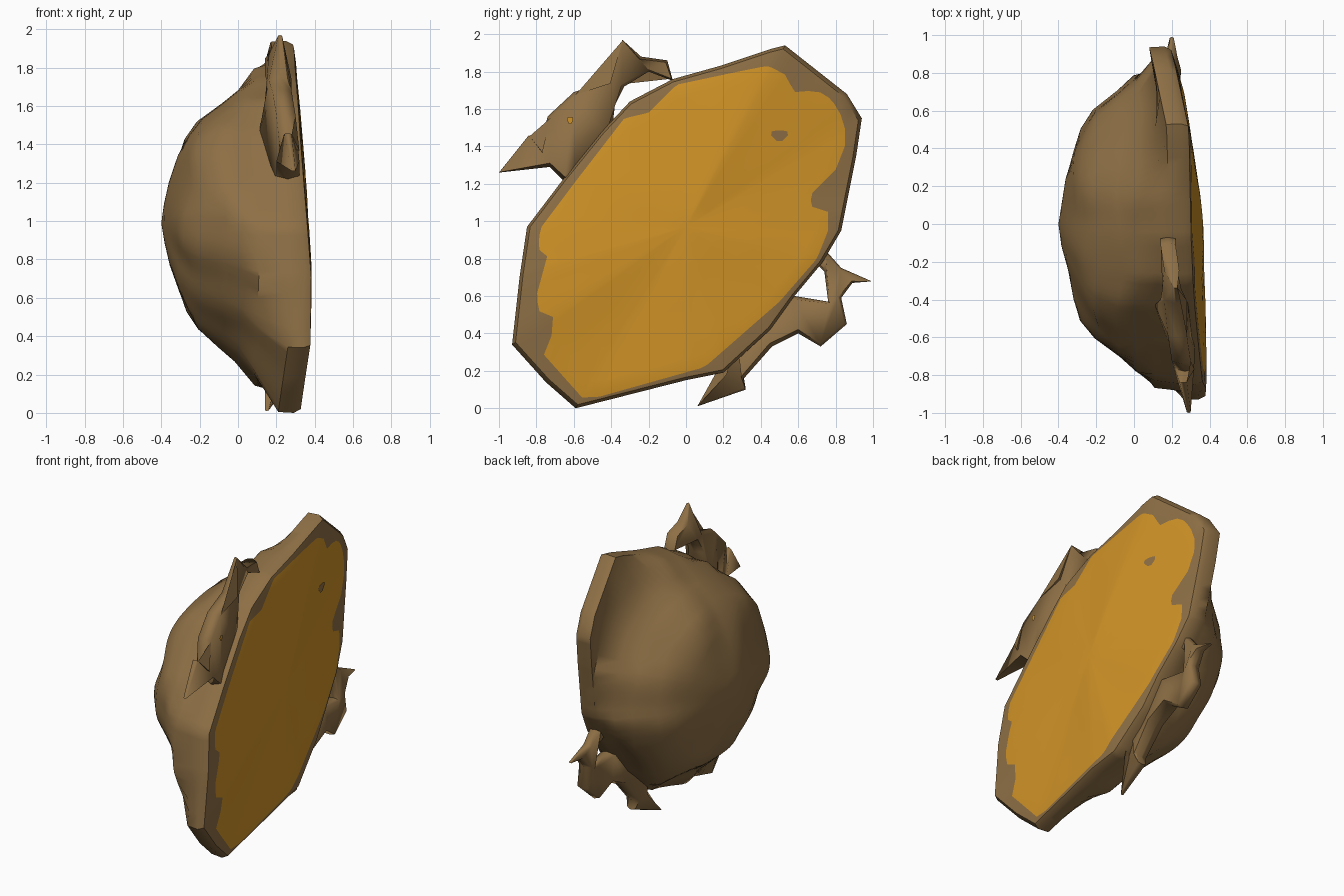
import bpy, bmesh, math
from mathutils import Vector, noise

cube = bpy.data.objects.get("Cube")
if cube:
    bpy.data.objects.remove(cube, do_unlink=True)


def make_material(name, colour):
    mat = bpy.data.materials.new(name)
    mat.use_nodes = True
    mat.diffuse_color = colour
    mat.node_tree.nodes["Principled BSDF"].inputs["Base Color"].default_value = colour
    return mat


BROWN = make_material("bark brown", (0.27, 0.16, 0.06, 1))
AMBER = make_material("amber yellow", (0.63, 0.29, 0.02, 1))

CENTRE = Vector((0, 0.97))
CENTRE_X = 0.345
COLUMNS = 120

# Rim of the shell as (y, z, x of its front edge), and the coloured cut face as (y, z)
SHELL = [(-.59, 0, .33), (0, .15, .34), (.2, .19, .33), (.45, .42, .3),
         (.58, .6, .285), (.73, .78, .26), (.83, .95, .235), (.91, 1.35, .21),
         (.94, 1.55, .2), (.86, 1.68, .22), (.53, 1.94, .29), (.45, 1.92, .295),
         (.18, 1.83, .3), (-.07, 1.76, .305), (-.3, 1.64, .315),
         (-.45, 1.48, .325), (-.66, 1.22, .345), (-.85, .97, .365),
         (-.89, .7, .385), (-.93, .34, .38), (-.75, .14, .35)]
CUT = [(-.54, .04), (.1, .22), (.5, .57), (.7, .8), (.76, .95), (.76, 1.06),
       (.66, 1.08), (.68, 1.17), (.79, 1.25), (.85, 1.4), (.85, 1.53),
       (.78, 1.65), (.7, 1.7), (.58, 1.69), (.52, 1.8), (.43, 1.83),
       (.28, 1.8), (-.05, 1.73), (-.2, 1.58), (-.33, 1.55), (-.6, 1.2),
       (-.78, .96), (-.79, .85), (-.74, .82), (-.8, .6), (-.78, .5),
       (-.71, .5), (-.72, .37), (-.79, .32)]


def hit(outline, direction):
    """Distance to the outline along a direction, with the edge and place on it."""
    best = (0, 0, 0)
    for i, p in enumerate(outline):
        a = Vector(p[:2]) - CENTRE
        edge = Vector(outline[i - 1][:2]) - CENTRE - a
        det = direction.cross(edge)
        if abs(det) > 1e-9:
            t, u = a.cross(edge) / det, a.cross(direction) / det
            if t > 0 and -1e-5 <= u <= 1 + 1e-5:
                best = max(best, (t, i, u))
    return best


def rim(direction):
    """Radius and front x of the rim along a direction."""
    t, i, u = hit(SHELL, direction)
    return t, SHELL[i][2] * (1 - u) + SHELL[i - 1][2] * u


def lump(p, scale, amount):
    return amount * noise.noise(Vector((p.x * scale, p.y * scale, 3.7)))


def front_point(p):
    """Point on the gently bulging cut face."""
    offset = p - CENTRE
    share, edge_x = 0, CENTRE_X
    if offset.length > 0:
        radius, edge_x = rim(offset.normalized())
        share = offset.length / radius
    x = CENTRE_X + (edge_x - CENTRE_X) * share
    x += 0.018 * (1 - share ** 2) + lump(p, 3, 0.02) * (1 - share)
    return Vector((x, p.x, p.y))


def finish(name, bm, mats, angle):
    bmesh.ops.recalc_face_normals(bm, faces=bm.faces)
    mesh = bpy.data.meshes.new(name)
    bm.to_mesh(mesh)
    bm.free()
    obj = bpy.data.objects.new(name, mesh)
    bpy.context.collection.objects.link(obj)
    for mat in mats:
        mesh.materials.append(mat)
    bpy.ops.object.select_all(action='DESELECT')
    obj.select_set(True)
    bpy.context.view_layer.objects.active = obj
    bpy.ops.object.shade_smooth_by_angle(angle=math.radians(angle))


# Evenly spread directions, with the nearest one moved onto each rim corner
step = math.tau / COLUMNS
angles = [i * step for i in range(COLUMNS)]
for y, z, x in SHELL:
    corner = math.atan2(z - CENTRE.y, y - CENTRE.x) % math.tau
    angles[round(corner / step) % COLUMNS] = corner
directions = [Vector((math.cos(a), math.sin(a))) for a in angles]
rims = [rim(d) for d in directions]

# Shell: rings running from the cut face, round the rim, to the back of the dome
rings = []
cut_radii = [min(hit(CUT, d)[0], 0.965 * r) for d, (r, x) in zip(directions, rims)]
for share in (0.15, 0.35, 0.55, 0.75, 0.9, 1):
    rings.append([front_point(CENTRE + d * r * share) for d, r in zip(directions, cut_radii)])
CUT_RINGS = len(rings)

for share, depth in ((0.98, 0.003), (1, 0.04), (0.995, 0.12)):
    ring = []
    for d, (r, x) in zip(directions, rims):
        p = CENTRE + d * r * share
        ring.append(Vector((x - depth, p.x, p.y)))
    rings.append(ring)

# The dome is rounder than the rim, so its walls are steep on the narrow sides
for x, radius in ((0.1, 0.88), (0.01, 0.75), (-0.08, 0.675), (-0.2, 0.58),
                  (-0.26, 0.49), (-0.31, 0.38), (-0.36, 0.23), (-0.385, 0.11)):
    ring = []
    for d, (r, edge_x) in zip(directions, rims):
        reach = min(radius * (1 + 0.05 * (d.x ** 2 - d.y ** 2)), r * 0.975)
        p = CENTRE + Vector((0, 0.04)) * (0.1 - x) + d * reach
        rough = lump(p, 4, 0.045) * min(1, radius * 2)
        ring.append(Vector((x + rough, p.x, p.y)))
    rings.append(ring)

bm = bmesh.new()
loops = [[bm.verts.new(v) for v in ring] for ring in rings]
front_pole = bm.verts.new(front_point(CENTRE))
back_pole = bm.verts.new((-0.4, CENTRE.x, CENTRE.y + 0.02))
for i in range(COLUMNS):
    j = (i + 1) % COLUMNS
    bm.faces.new((front_pole, loops[0][i], loops[0][j])).material_index = 1
    bm.faces.new((back_pole, loops[-1][j], loops[-1][i]))
    for k in range(len(loops) - 1):
        face = bm.faces.new((loops[k][i], loops[k + 1][i], loops[k + 1][j], loops[k][j]))
        face.material_index = 1 if k < CUT_RINGS - 1 else 0
finish("shell", bm, (BROWN, AMBER), 45)


# Thorny growths: rounded slabs following (y, z, x, half thickness) points
def growth(name, points):
    bm = bmesh.new()
    count = len(points)
    layers = []
    for side in (-1, 0, 1):
        layer = []
        for i, (y, z, x, half) in enumerate(points):
            along = Vector(points[(i + 1) % count][:2]) - Vector(points[i - 1][:2])
            inward = Vector((-along.y, along.x)).normalized() * half * 0.35 * abs(side)
            layer.append(bm.verts.new((x + side * half, y + inward.x, z + inward.y)))
        layers.append(layer)
    for low, high in zip(layers, layers[1:]):
        for i in range(count):
            bm.faces.new((low[i - 1], low[i], high[i], high[i - 1]))
    caps = [bm.faces.new(layers[0][::-1]), bm.faces.new(layers[-1])]
    bmesh.ops.triangulate(bm, faces=caps)
    finish(name, bm, (BROWN,), 75)


growth("upper_growth", [
    (-.58, 1.2, .24, .07), (-.4, 1.45, .2, .09), (-.38, 1.62, .2, .06),
    (-.33, 1.72, .2, .05), (-.2, 1.8, .19, .03), (-.07, 1.75, .18, .04),
    (-.1, 1.86, .18, .04), (-.24, 1.88, .2, .04), (-.34, 1.97, .22, .01),
    (-.42, 1.75, .22, .06), (-.6, 1.69, .23, .05), (-.74, 1.56, .25, .05),
    (-.78, 1.38, .27, .05), (-.84, 1.46, .26, .02), (-1, 1.26, .29, .01),
    (-.73, 1.29, .26, .06), (-.66, 1.22, .26, .06)])

growth("lower_growth", [
    (.2, .19, .2, .06), (.06, .01, .15, .01), (.32, .1, .2, .03),
    (.31, .16, .2, .05), (.46, .33, .2, .06), (.6, .4, .2, .06),
    (.72, .33, .2, .04), (.86, .45, .2, .04), (.83, .59, .2, .05),
    (.89, .67, .2, .03), (.99, .68, .2, .01), (.83, .75, .18, .03),
    (.75, .84, .17, .04), (.7, .77, .17, .04), (.74, .73, .18, .03),
    (.76, .57, .2, .04), (.58, .6, .2, .05), (.45, .62, .18, .05),
    (.25, .4, .18, .07)])


# Small painted spots as thin plates
def spot(name, middle, size, mat, place):
    bm = bmesh.new()
    verts = []
    for i in range(10):
        a = math.tau * i / 10
        wobble = 1 + 0.15 * math.sin(3 * a)
        p = Vector(middle) + Vector((math.cos(a) * size[0], math.sin(a) * size[1])) * wobble
        verts.append(bm.verts.new(place(p)))
    bm.faces.new(verts)
    mesh = bpy.data.meshes.new(name)
    bm.to_mesh(mesh)
    bm.free()
    mesh.materials.append(mat)
    bpy.context.collection.objects.link(bpy.data.objects.new(name, mesh))


spot("bark_spot", (.5, 1.46), (.045, .03), BROWN,
     lambda p: front_point(p) + Vector((0.006, 0, 0)))
spot("amber_spot", (-.62, 1.54), (.016, .02), AMBER,
     lambda p: Vector((0.305, p.x, p.y)))
